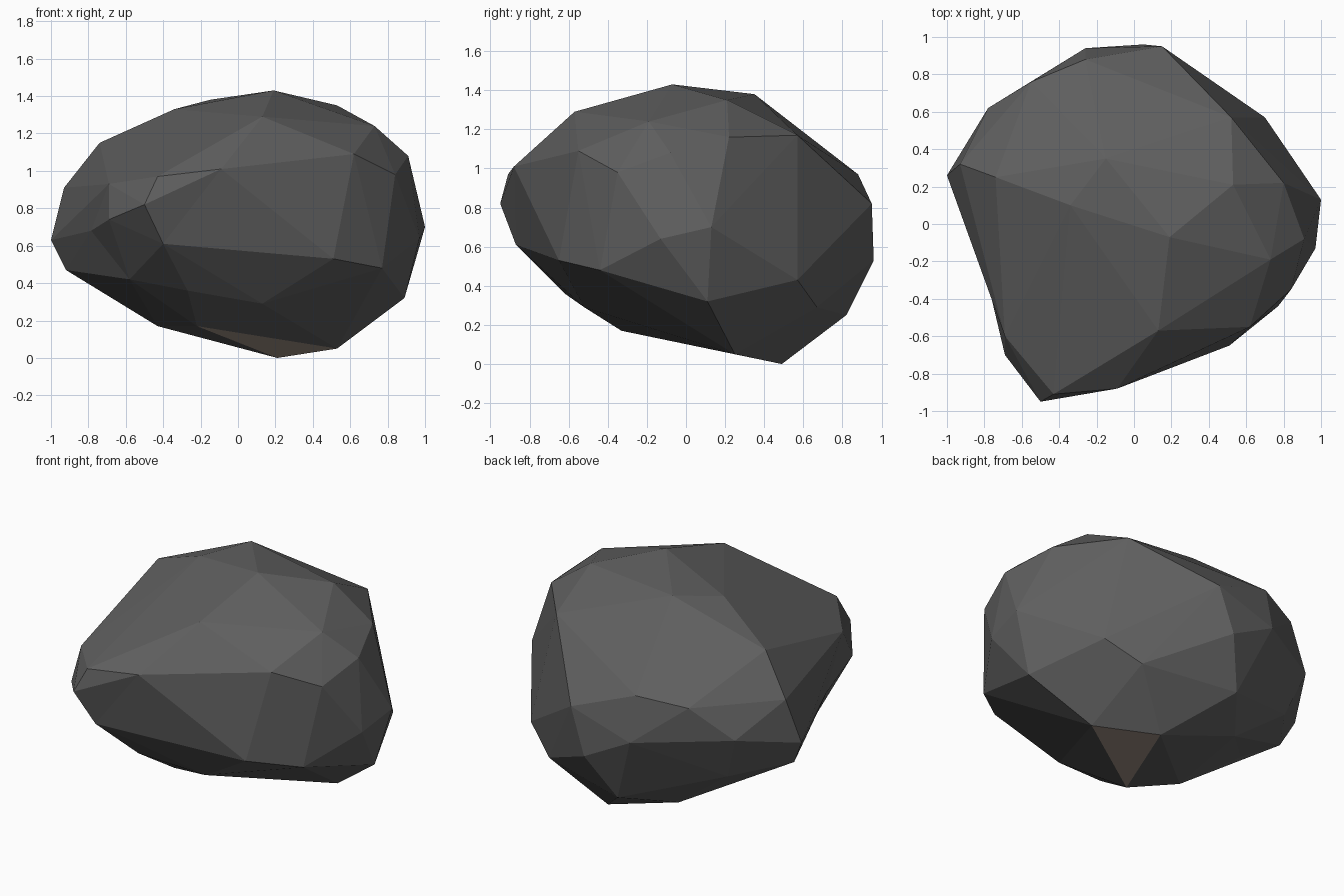
import bpy, bmesh
from mathutils import Vector

if "Cube" in bpy.data.objects:
    bpy.data.objects.remove(bpy.data.objects["Cube"])

# Corner points of the boulder, listed in rings from crown to base
CROWN = [(.19, -.07, 1.43), (.13, -.57, 1.29), (.53, .21, 1.35), (-.34, .10, 1.33),
         (-.15, .35, 1.38), (.73, -.19, 1.24), (-.74, .25, 1.15), (.91, -.08, 1.08),
         (.80, .22, 1.16), (.52, .57, 1.17), (.62, -.55, 1.09)]
UPPER = [(.84, -.35, .98), (-.09, -.88, 1.01), (-.43, -.91, .97), (-.69, -.60, .93),
         (-.93, .32, .91), (-.55, .76, .92), (-.26, .88, .97), (.15, .95, .82)]
WAIST = [(-.50, -.95, .82), (-.69, -.70, .74), (-.785, -.30, .68), (-1, .26, .63),
         (-.78, .62, .72), (-.26, .94, .69), (.05, .96, .53), (1, .13, .70),
         (.97, -.13, .64), (.51, -.65, .53), (-.40, -.87, .61)]
LOWER = [(-.92, .22, .47), (.70, .57, .43), (.89, .11, .32), (.77, -.44, .48),
         (-.58, -.50, .42), (-.27, -.62, .36), (-.70, .13, .35), (-.68, .55, .44),
         (.50, .67, .29), (-.09, .82, .25)]
BASE = [(-.22, -.33, .17), (-.43, -.10, .17), (-.32, .53, .17)]
CHIP = [(.13, -.52, .29), (.21, .49, 0), (.53, .25, .05)]   # pale facet underneath


def material(name, rgb):
    m = bpy.data.materials.new(name)
    m.diffuse_color = (*rgb, 1)
    m.use_nodes = True
    m.node_tree.nodes["Principled BSDF"].inputs["Base Color"].default_value = m.diffuse_color
    return m


def rounded(p):
    """Push a point towards a sphere, so slightly hollow corners stay on the hull."""
    q = Vector(p) - Vector((0, 0, .7))
    q.z *= 1.35
    return q * q.length ** -.35


# Wrap a skin round the rounded points, then put each corner in its true place
bm = bmesh.new()
true_place = {bm.verts.new(rounded(p)): Vector(p)
              for p in CROWN + UPPER + WAIST + LOWER + BASE + CHIP}
bmesh.ops.convex_hull(bm, input=list(bm.verts))
bmesh.ops.delete(bm, geom=[v for v in bm.verts if not v.link_faces], context='VERTS')
for v in bm.verts:
    v.co = true_place[v]
bmesh.ops.triangulate(bm, faces=list(bm.faces))
bmesh.ops.recalc_face_normals(bm, faces=list(bm.faces))

# The facet closest to the chip's centre gets the brown colour
centre = sum((Vector(p) for p in CHIP), Vector()) / 3
chip = min(bm.faces, key=lambda f: (f.calc_center_median() - centre).length)
chip.material_index = 1

mesh = bpy.data.meshes.new("boulder")
bm.to_mesh(mesh)
bm.free()
mesh.materials.append(material("dark grey stone", (.115, .115, .115)))
mesh.materials.append(material("pale brown stone", (.42, .34, .28)))
bpy.context.collection.objects.link(bpy.data.objects.new("boulder", mesh))
